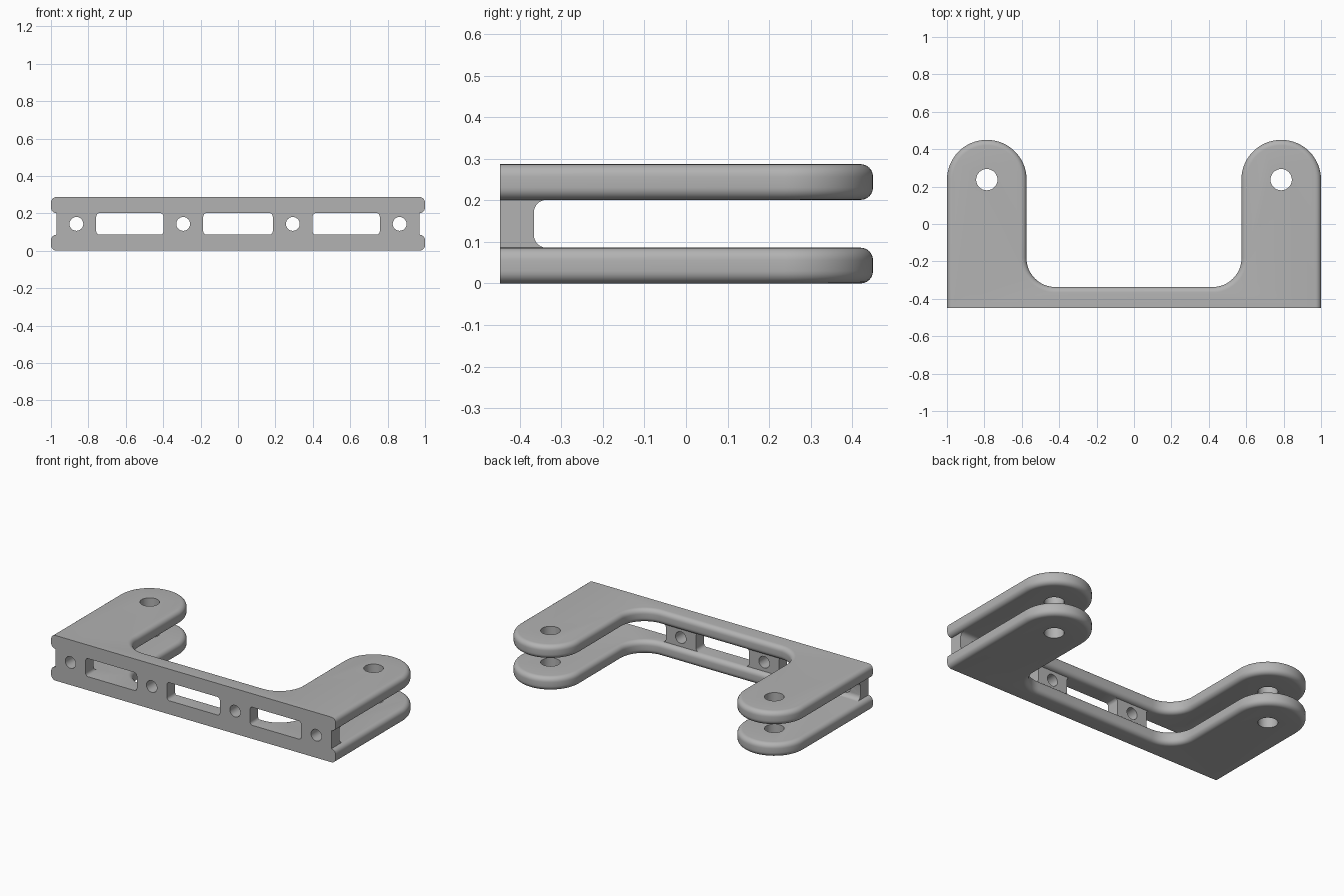
import bpy, bmesh, math
from mathutils import Matrix

if "Cube" in bpy.data.objects:
    bpy.data.objects.remove(bpy.data.objects["Cube"], do_unlink=True)

FRONT, INNER, WEB_BACK = -0.448, -0.337, -0.366
PLATE, HEIGHT = 0.086, 0.287
ROUND = 0.03
ARM_X, ARM_Y, ARM_R = 0.787, 0.237, 0.213
MID = HEIGHT / 2

grey = bpy.data.materials.new("matte grey")
grey.use_nodes = True
GREY = (0.45, 0.45, 0.45, 1)
grey.diffuse_color = GREY
grey.node_tree.nodes["Principled BSDF"].inputs["Base Color"].default_value = GREY


def arc(cx, cy, r, start, end, n):
    """Points on an arc, angles in degrees."""
    angles = [math.radians(start + (end - start) * i / n) for i in range(n + 1)]
    return [(cx + r * math.cos(a), cy + r * math.sin(a)) for a in angles]


def prism(name, points, depth, matrix=Matrix(), rounded=0):
    """Extrude a 2D outline along z; optionally round all rims but the front."""
    bm = bmesh.new()
    face = bm.faces.new([bm.verts.new((x, y, 0)) for x, y in points])
    ext = bmesh.ops.extrude_face_region(bm, geom=[face])
    top = [g for g in ext["geom"] if isinstance(g, bmesh.types.BMVert)]
    bmesh.ops.translate(bm, verts=top, vec=(0, 0, depth))
    bmesh.ops.recalc_face_normals(bm, faces=bm.faces[:])
    if rounded:
        rims = [e for e in bm.edges
                if abs(e.verts[0].co.z - e.verts[1].co.z) < 1e-5
                and max(v.co.y for v in e.verts) > FRONT + 1e-4]
        bmesh.ops.bevel(bm, geom=rims, offset=rounded, segments=6,
                        profile=0.5, affect='EDGES')
    bm.transform(matrix)
    bmesh.ops.recalc_face_normals(bm, faces=bm.faces[:])
    mesh = bpy.data.meshes.new(name)
    bm.to_mesh(mesh)
    bm.free()
    obj = bpy.data.objects.new(name, mesh)
    bpy.context.collection.objects.link(obj)
    mesh.materials.append(grey)
    return obj


def combine(target, other, operation):
    """Apply a boolean and discard the helper object."""
    mod = target.modifiers.new("boolean", 'BOOLEAN')
    mod.object, mod.operation, mod.solver = other, operation, 'EXACT'
    bpy.ops.object.select_all(action='DESELECT')
    bpy.context.view_layer.objects.active = target
    target.select_set(True)
    bpy.ops.object.modifier_apply(modifier=mod.name)
    bpy.data.objects.remove(other, do_unlink=True)


def box(x0, x1, y0, y1):
    return [(x0, y0), (x1, y0), (x1, y1), (x0, y1)]


# Outline x, y becomes x, z and the depth runs towards -y
def upright(y):
    return Matrix.Translation((0, y, 0)) @ Matrix.Rotation(math.pi / 2, 4, 'X')


# Outline x, y becomes y, z and the depth runs towards +x
def sideways(x):
    return Matrix.Translation((x, 0, 0)) @ Matrix(
        ((0, 0, 1, 0), (1, 0, 0, 0), (0, 1, 0, 0), (0, 0, 0, 1)))


# Central web between the plates
web_low, web_high = PLATE - 0.015, HEIGHT - PLATE + 0.015
bracket = prism("mounting_bracket", box(-0.97, 0.97, web_low, web_high),
                WEB_BACK - FRONT, upright(WEB_BACK))

# Concave fillets where the end posts meet the arms
c = WEB_BACK + ROUND
fillet = [(FRONT + 0.03, web_low), (c, web_low)]
fillet += arc(c, PLATE + ROUND, ROUND, 270, 180, 6)
fillet += arc(c, HEIGHT - PLATE - ROUND, ROUND, 180, 90, 6)
fillet += [(c, web_high), (FRONT + 0.03, web_high)]
for x in (-0.97, 0.7):
    combine(bracket, prism("end_post_fillet", fillet, 0.27, sideways(x)), 'UNION')

# Rounded windows through the web
for cx, half in ((-0.578, 0.18), (0, 0.186), (0.578, 0.18)):
    r, h = 0.02, MID - PLATE + 0.001
    shape = []
    for sx, sz, a in ((1, 1, 0), (-1, 1, 90), (-1, -1, 180), (1, -1, 270)):
        shape += arc(cx + sx * (half - r), MID + sz * (h - r), r, a, a + 90, 5)
    combine(bracket, prism("window_cutter", shape, 0.5, upright(0)), 'DIFFERENCE')

# U-shaped plates with round-ended arms
half = arc(0.42, INNER + 0.155, 0.155, 270, 360, 12)
half = [(x, y) for x, y in half]
half += arc(ARM_X, ARM_Y, ARM_R, 180, 0, 32) + [(1.0, FRONT)]
outline = half + [(-x, y) for x, y in reversed(half)]
for name, z in (("lower_plate", 0), ("upper_plate", HEIGHT - PLATE)):
    plate = prism(name, outline, PLATE, Matrix.Translation((0, 0, z)), ROUND)
    combine(bracket, plate, 'UNION')

# Pivot holes in the arms and screw holes in the web
for side in (-1, 1):
    pivot = arc(side * ARM_X, ARM_Y, 0.057, 0, 348.75, 31)
    combine(bracket, prism("pivot_cutter", pivot, 0.6,
                           Matrix.Translation((0, 0, -0.1))), 'DIFFERENCE')
    for x in (0.293, 0.864):
        screw = arc(side * x, MID, 0.037, 0, 345, 23)
        combine(bracket, prism("screw_cutter", screw, 0.6, upright(0)), 'DIFFERENCE')

bpy.ops.object.shade_smooth_by_angle(angle=math.radians(30))
